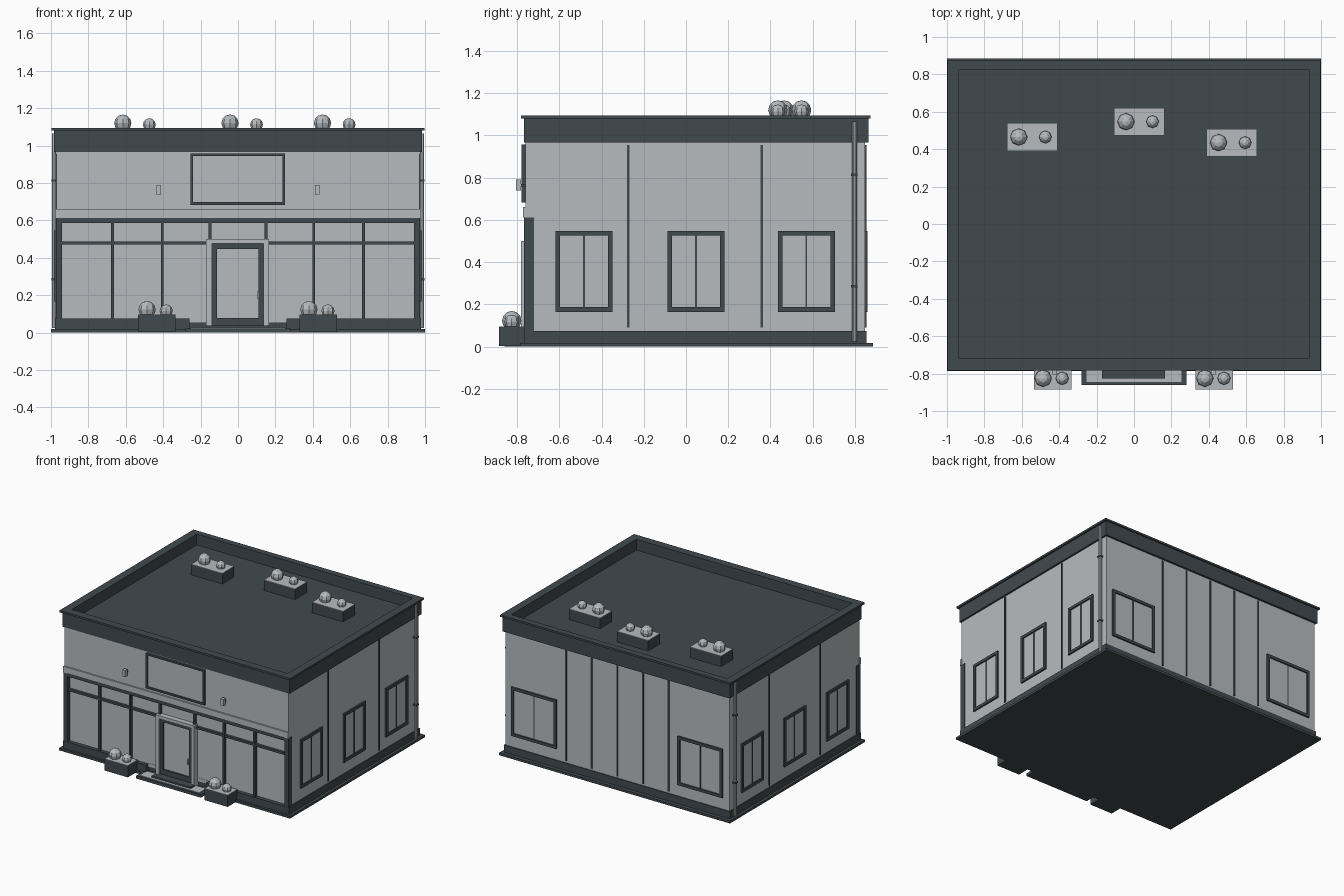
import bpy, bmesh, math
from mathutils import Matrix, Vector

if "Cube" in bpy.data.objects:
    bpy.data.objects.remove(bpy.data.objects["Cube"])


def material(name, rgb):
    m = bpy.data.materials.new(name)
    m.diffuse_color = (*rgb, 1)
    m.use_nodes = True
    m.node_tree.nodes["Principled BSDF"].inputs["Base Color"].default_value = m.diffuse_color
    return m


DARK = material("dark slate", (0.053, 0.068, 0.077))
LIGHT = material("light grey", (0.47, 0.50, 0.52))


def finish(name, bm, mat):
    me = bpy.data.meshes.new(name)
    bm.to_mesh(me)
    bm.free()
    me.materials.append(mat)
    ob = bpy.data.objects.new(name, me)
    bpy.context.collection.objects.link(ob)
    return ob


def add_box(bm, x0, x1, y0, y1, z0, z1):
    size = Matrix.Diagonal((x1 - x0, y1 - y0, z1 - z0, 1))
    mid = Vector(((x0 + x1) / 2, (y0 + y1) / 2, (z0 + z1) / 2))
    bmesh.ops.create_cube(bm, size=1, matrix=Matrix.Translation(mid) @ size)


def boxes(name, mat, items):
    bm = bmesh.new()
    for b in items:
        add_box(bm, *b)
    return finish(name, bm, mat)


def ring(x0, x1, y0, y1, z0, z1, wx0, wx1, wy0, wy1):
    """Four boxes between an outer and an inner rectangle in plan."""
    return [(x0, x1, y0, wy0, z0, z1), (x0, x1, wy1, y1, z0, z1),
            (x0, wx0, wy0, wy1, z0, z1), (wx1, x1, wy0, wy1, z0, z1)]


def frame(u0, u1, z0, z1, w, a, b, along):
    """Upright rectangular frame, running along x or y, a..b deep."""
    bars = [(u0, u0 + w, z0, z1), (u1 - w, u1, z0, z1),
            (u0 + w, u1 - w, z0, z0 + w), (u0 + w, u1 - w, z1 - w, z1)]
    if along == "x":
        return [(p, q, a, b, r, s) for p, q, r, s in bars]
    return [(a, b, p, q, r, s) for p, q, r, s in bars]


# Base slab, plinth and walls
boxes("base_slab", DARK, [(-1, 1, -0.785, 0.885, 0, 0.018)])
boxes("plinth", DARK, [(-0.978, 0.978, -0.73, 0.855, 0.015, 0.075),
                       (-0.978, -0.26, -0.768, -0.73, 0.015, 0.075),
                       (0.26, 0.978, -0.768, -0.73, 0.015, 0.075)])
boxes("wall_body", LIGHT, [(-0.97, 0.97, -0.738, 0.848, 0.07, 0.98)])
boxes("upper_front_wall", LIGHT, [(-0.97, 0.97, -0.76, -0.73, 0.61, 0.98)])
boxes("front_ledge", LIGHT, [(-0.975, 0.975, -0.772, -0.755, 0.612, 0.66)])

# Flat roof with parapet
boxes("roof_deck", DARK, [(-0.95, 0.95, -0.74, 0.84, 0.966, 1.01)])
boxes("parapet", DARK, ring(-0.984, 0.984, -0.767, 0.864, 0.966, 1.082,
                            -0.935, 0.935, -0.72, 0.825))
boxes("parapet_cap", DARK, ring(-0.998, 0.998, -0.782, 0.874, 1.08, 1.095,
                                -0.935, 0.935, -0.72, 0.825))

# Shop front framing
bars = [(-0.974, -0.94, -0.766, -0.72, 0.07, 0.612),
        (0.94, 0.974, -0.766, -0.72, 0.07, 0.612),
        (-0.94, 0.94, -0.764, -0.73, 0.585, 0.612),
        (-0.94, 0.94, -0.758, -0.73, 0.47, 0.487)]
for x in (0.15, 0.405, 0.672):
    for s in (-1, 1):
        bars.append((s * x - 0.008, s * x + 0.008, -0.76, -0.73, 0.07, 0.59))
boxes("shopfront_frame", DARK, bars)
boxes("low_glazing", LIGHT, [(-0.26, 0.26, -0.74, -0.72, 0.05, 0.08)])

# Door with light portal
boxes("door_portal", LIGHT, [(-0.17, -0.14, -0.78, -0.73, 0.018, 0.5),
                             (0.137, 0.167, -0.78, -0.73, 0.018, 0.5),
                             (-0.14, 0.137, -0.78, -0.73, 0.475, 0.5)])
boxes("door_frame", DARK, frame(-0.14, 0.137, 0.03, 0.475, 0.027, -0.764, -0.73, "x")
      + [(-0.113, 0.11, -0.764, -0.73, 0.057, 0.078)])
boxes("door_glass", LIGHT, [(-0.113, 0.11, -0.752, -0.73, 0.078, 0.45)])
boxes("door_handle", LIGHT, [(0.102, 0.112, -0.778, -0.76, 0.18, 0.22)])

# Entrance steps
boxes("entrance_step", DARK, [(-0.28, 0.28, -0.86, -0.75, 0, 0.022)])
boxes("step_inlay", LIGHT, [(-0.255, 0.255, -0.845, -0.76, 0.02, 0.026)])
boxes("upper_step", DARK, [(-0.17, 0.167, -0.825, -0.74, 0.015, 0.038)])

# Blank sign panel and wall lamps
boxes("sign_frame", DARK, frame(-0.255, 0.252, 0.683, 0.957, 0.014, -0.778, -0.755, "x"))
boxes("sign_panel", LIGHT, [(-0.241, 0.238, -0.768, -0.755, 0.697, 0.943)])
for s in (-1, 1):
    x = s * 0.425
    boxes("wall_lamp", LIGHT, [(x - 0.012, x + 0.012, -0.805, -0.78, 0.738, 0.79)])
    boxes("lamp_arm", DARK, [(x - 0.005, x + 0.005, -0.782, -0.755, 0.758, 0.77)])

# Side windows, cladding strips and downpipes, same on both sides
for s in (-1, 1):
    def side(near, far):
        return sorted((s * near, s * far))
    bars, panes, mid = [], [], []
    for y in (-0.483, 0.047, 0.57):
        bars += frame(y - 0.135, y + 0.135, 0.165, 0.547, 0.022, *side(0.96, 0.982), "y")
        bars.append((*side(0.96, 0.976), y - 0.004, y + 0.004, 0.18, 0.53))
        panes.append((*side(0.96, 0.972), y - 0.12, y + 0.12, 0.18, 0.53))
    boxes("side_window_frames", DARK, bars)
    boxes("side_window_glass", LIGHT, panes)
    boxes("side_strips", DARK, [(*side(0.96, 0.976), y - 0.006, y + 0.006, 0.09, 0.955)
                                for y in (-0.273, 0.358)])
    bm = bmesh.new()
    bmesh.ops.create_cone(bm, cap_ends=True, segments=10, radius1=0.012, radius2=0.012,
                          depth=1.04, matrix=Matrix.Translation((s * 0.984, 0.797, 0.545)))
    finish("downpipe", bm, LIGHT)
    boxes("pipe_brackets", DARK, [(*side(0.965, 0.998), 0.781, 0.813, z - 0.006, z + 0.006)
                                  for z in (0.285, 0.813)])

# Back windows and strips
bars, panes = [], []
for x in (-0.72, 0.72):
    bars += frame(x - 0.195, x + 0.195, 0.165, 0.547, 0.022, 0.84, 0.86, "x")
    bars.append((x - 0.005, x + 0.005, 0.84, 0.854, 0.18, 0.53))
    panes.append((x - 0.18, x + 0.18, 0.84, 0.85, 0.18, 0.53))
boxes("back_window_frames", DARK, bars)
boxes("back_window_glass", LIGHT, panes)
boxes("back_strips", DARK, [(i * 0.222 - 0.006, i * 0.222 + 0.006, 0.84, 0.854, 0.09, 0.955)
                            for i in range(-2, 3)])


# Planters with two faceted round shrubs
def planter(label, x0, x1, y0, y1, z0, z1, big_x, small_x, r_small):
    boxes(label + "_planter", DARK, [(x0, x1, y0, y1, z0, z1)])
    boxes(label + "_planter_top", LIGHT, [(x0, x1, y0, y1, z1, z1 + 0.003)])
    bm = bmesh.new()
    y = (y0 + y1) / 2
    for x, r in ((big_x, 0.046), (small_x, r_small)):
        bmesh.ops.create_uvsphere(bm, u_segments=8, v_segments=6, radius=r,
                                  matrix=Matrix.Translation((x, y, z1 + r * 0.65)))
    finish(label + "_shrubs", bm, LIGHT)


for x in (-0.435, 0.43):
    planter("ground", x - 0.1, x + 0.1, -0.885, -0.765, 0.004, 0.093,
            x - 0.051, x + 0.051, 0.035)
for x, y in ((-0.545, 0.465), (0.028, 0.547), (0.523, 0.435)):
    planter("roof", x - 0.135, x + 0.135, y - 0.074, y + 0.074, 1.005, 1.09,
            x - 0.071, x + 0.071, 0.034)
